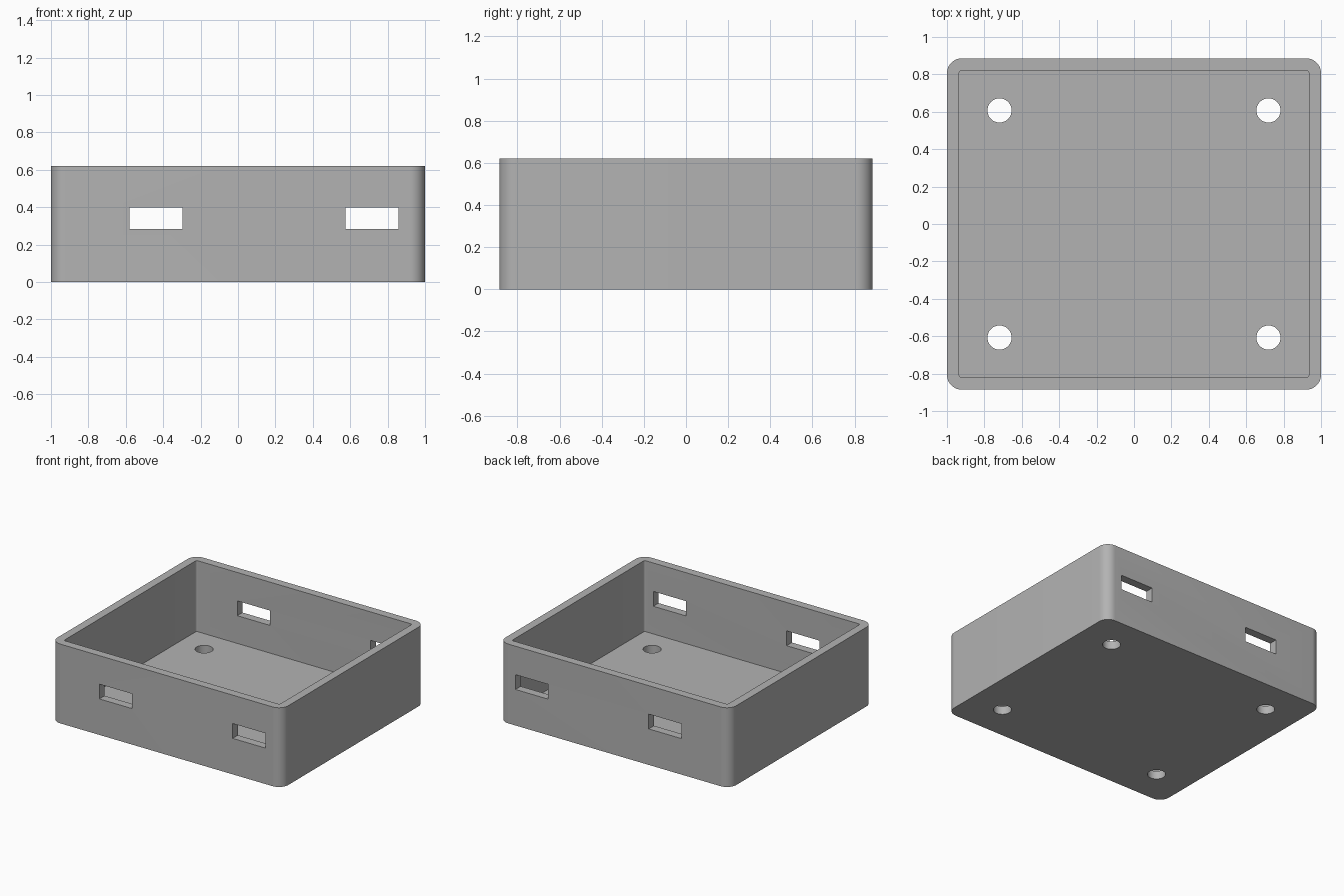
import bpy, bmesh, math

if "Cube" in bpy.data.objects:
    bpy.data.objects.remove(bpy.data.objects["Cube"])

HALF_X, HALF_Y, HEIGHT = 1.0, 0.886, 0.621
WALL = 0.065
RADIUS = 0.08

# Single plastic colour
grey = bpy.data.materials.new("plain grey")
grey.use_nodes = True
colour = (0.45, 0.45, 0.45, 1)
grey.diffuse_color = colour
grey.node_tree.nodes["Principled BSDF"].inputs["Base Color"].default_value = colour


def prism(name, outline, z0, z1):
    """Extrude a flat outline from z0 up to z1."""
    bm = bmesh.new()
    base = bm.faces.new([bm.verts.new((x, y, z0)) for x, y in outline])
    top = bmesh.ops.extrude_face_region(bm, geom=[base])["geom"]
    verts = [v for v in top if isinstance(v, bmesh.types.BMVert)]
    bmesh.ops.translate(bm, vec=(0, 0, z1 - z0), verts=verts)
    bmesh.ops.recalc_face_normals(bm, faces=bm.faces)
    mesh = bpy.data.meshes.new(name)
    bm.to_mesh(mesh)
    bm.free()
    mesh.materials.append(grey)
    obj = bpy.data.objects.new(name, mesh)
    bpy.context.collection.objects.link(obj)
    return obj


def arc(cx, cy, r, start, sweep, steps):
    angles = [start + sweep * i / steps for i in range(steps + 1)]
    return [(cx + r * math.cos(a), cy + r * math.sin(a)) for a in angles]


def rounded_rect(hx, hy, r, steps):
    signs = [(1, 1), (-1, 1), (-1, -1), (1, -1)]
    points = []
    for i, (sx, sy) in enumerate(signs):
        points += arc(sx * (hx - r), sy * (hy - r), r, i * math.pi / 2, math.pi / 2, steps)
    return points


# Rounded box body
tray = prism("enclosure_tray", rounded_rect(HALF_X, HALF_Y, RADIUS, 12), 0, HEIGHT)

# Cavity open at the top
cutters = [prism("cavity_cutter",
                 rounded_rect(HALF_X - WALL, HALF_Y - WALL, RADIUS - WALL, 6),
                 WALL, HEIGHT + 0.2)]

# Screw holes through the floor
for sx in (-1, 1):
    for sy in (-1, 1):
        circle = arc(sx * 0.719, sy * 0.607, 0.0645, 0, math.tau, 48)[:-1]
        cutters.append(prism("screw_hole_cutter", circle, -0.1, 0.2))

# Slots running through both the front and back walls
for x in (-0.439, 0.716):
    slot = [(x - 0.142, -1.2), (x + 0.142, -1.2), (x + 0.142, 1.2), (x - 0.142, 1.2)]
    cutters.append(prism("slot_cutter", slot, 0.282, 0.398))

for cutter in cutters:
    cutter.hide_render = True
    cut = tray.modifiers.new("cut", "BOOLEAN")
    cut.operation = "DIFFERENCE"
    cut.solver = "EXACT"
    cut.object = cutter

# Apply the cuts, then drop the cutters
bpy.context.view_layer.update()
graph = bpy.context.evaluated_depsgraph_get()
finished = bpy.data.meshes.new_from_object(tray.evaluated_get(graph))
tray.modifiers.clear()
tray.data = finished
for cutter in cutters:
    bpy.data.objects.remove(cutter)

# Smooth corners and holes, crisp edges elsewhere
bpy.ops.object.select_all(action="DESELECT")
tray.select_set(True)
bpy.context.view_layer.objects.active = tray
bpy.ops.object.shade_smooth_by_angle(angle=math.radians(30))
